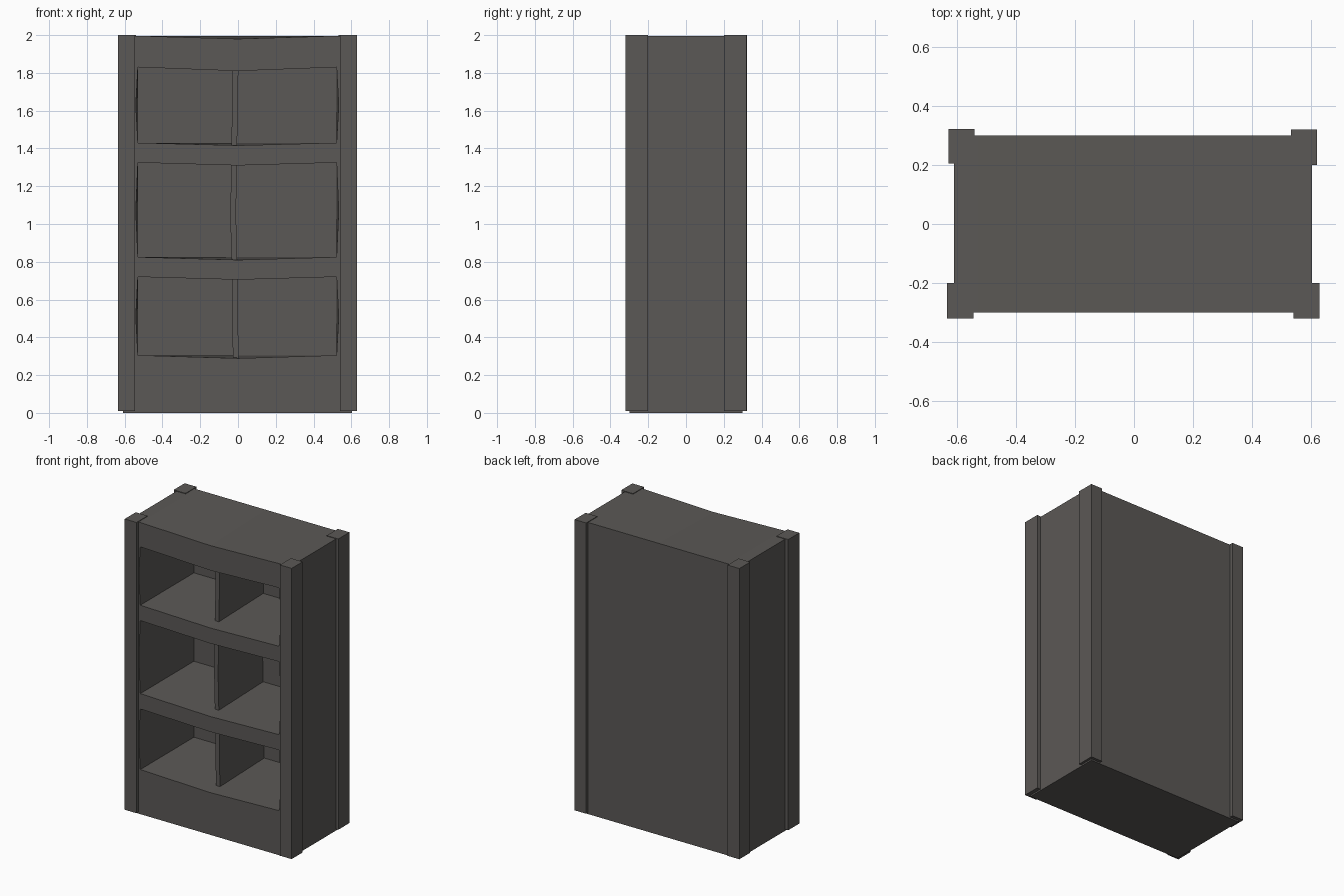
import bpy, bmesh

if "Cube" in bpy.data.objects:
    bpy.data.objects.remove(bpy.data.objects["Cube"])

wood = bpy.data.materials.new("dark_grey_wood")
wood.diffuse_color = (0.105, 0.099, 0.093, 1)
wood.use_nodes = True
wood.node_tree.nodes["Principled BSDF"].inputs["Base Color"].default_value = wood.diffuse_color


def finish(bm, name):
    bmesh.ops.remove_doubles(bm, verts=bm.verts, dist=1e-5)
    bmesh.ops.recalc_face_normals(bm, faces=bm.faces)
    me = bpy.data.meshes.new(name)
    bm.to_mesh(me)
    bm.free()
    me.materials.append(wood)
    ob = bpy.data.objects.new(name, me)
    bpy.context.collection.objects.link(ob)
    return ob


def loft(name, rings):
    """Join a stack of four-point rings into a closed solid."""
    bm = bmesh.new()
    vs = [[bm.verts.new(p) for p in r] for r in rings]
    bm.faces.new(vs[0])
    bm.faces.new(vs[-1])
    for a, b in zip(vs, vs[1:]):
        for i in range(4):
            j = (i + 1) % 4
            bm.faces.new((a[i], a[j], b[j], b[i]))
    return finish(bm, name)


# Carcass: a cell grid with sagging front edges and open compartments
FRONT, INNER, BACK = -0.3, 0.28, 0.3
xs = [-0.61, -0.53, 0.0, 0.522, 0.603]
zs = [0, 0.305, 0.51, 0.72, 0.825, 1.07, 1.325, 1.43, 1.63, 1.83, 1.996]
sag = [0, 0.016, 0, 0.015, 0.015, 0, 0.015, 0.014, 0, 0.02, 0.016]
open_rows = {1, 2, 4, 5, 7, 8}
middle_rows = {2, 5, 8}
NC, NR = len(xs) - 1, len(zs) - 1


def point(c, r, y):
    x, z = xs[c], zs[r]
    if y == FRONT:
        if c == 2:
            z -= sag[r]
        if r in middle_rows and c in (1, 3):
            x += 0.011 * (-1 if c == 1 else 1)
    return x, y, z


def is_open(c, r):
    return c in (1, 2) and r in open_rows


bm = bmesh.new()


def quad(*pts):
    bm.faces.new([bm.verts.new(p) for p in pts])


for c in range(NC):
    for r in range(NR):
        corners = [(c, r), (c + 1, r), (c + 1, r + 1), (c, r + 1)]
        hole = is_open(c, r)
        quad(*[point(*k, INNER if hole else FRONT) for k in corners])
        quad(*[point(*k, BACK) for k in corners])
        # walls of compartments and the outer shell
        for i, (dc, dr) in enumerate([(0, -1), (1, 0), (0, 1), (-1, 0)]):
            a, b = corners[i], corners[(i + 1) % 4]
            nc, nr = c + dc, r + dr
            outside = not (0 <= nc < NC and 0 <= nr < NR)
            if outside or (hole and not is_open(nc, nr)):
                y = BACK if outside else INNER
                quad(point(*a, FRONT), point(*b, FRONT), point(*b, y), point(*a, y))
finish(bm, "bookcase_carcass")

# Corner posts
posts = {
    "front_left_post": (-0.634, -0.545, -0.32, -0.2),
    "front_right_post": (0.541, 0.63, -0.32, -0.2),
    "back_left_post": (-0.63, -0.541, 0.205, 0.323),
    "back_right_post": (0.532, 0.62, 0.2, 0.32),
}
for name, (x0, x1, y0, y1) in posts.items():
    loft(name, [[(x0, y0, z), (x1, y0, z), (x1, y1, z), (x0, y1, z)]
                for z in (0.01, 2.0)])

# Slightly warped upright dividers: bottom z, top z, x offsets up the height
dividers = {
    "lower_divider": (0.288, 0.725, (-0.027, -0.03, -0.03)),
    "middle_divider": (0.808, 1.33, (-0.035, -0.041, -0.034)),
    "upper_divider": (1.412, 1.835, (-0.035, -0.031, -0.028)),
}
for name, (z0, z1, offsets) in dividers.items():
    loft(name, [[(x, -0.2, z), (x + 0.03, -0.2, z),
                 (x + 0.03, 0.285, z), (x, 0.285, z)]
                for x, z in zip(offsets, (z0, (z0 + z1) / 2, z1))])
